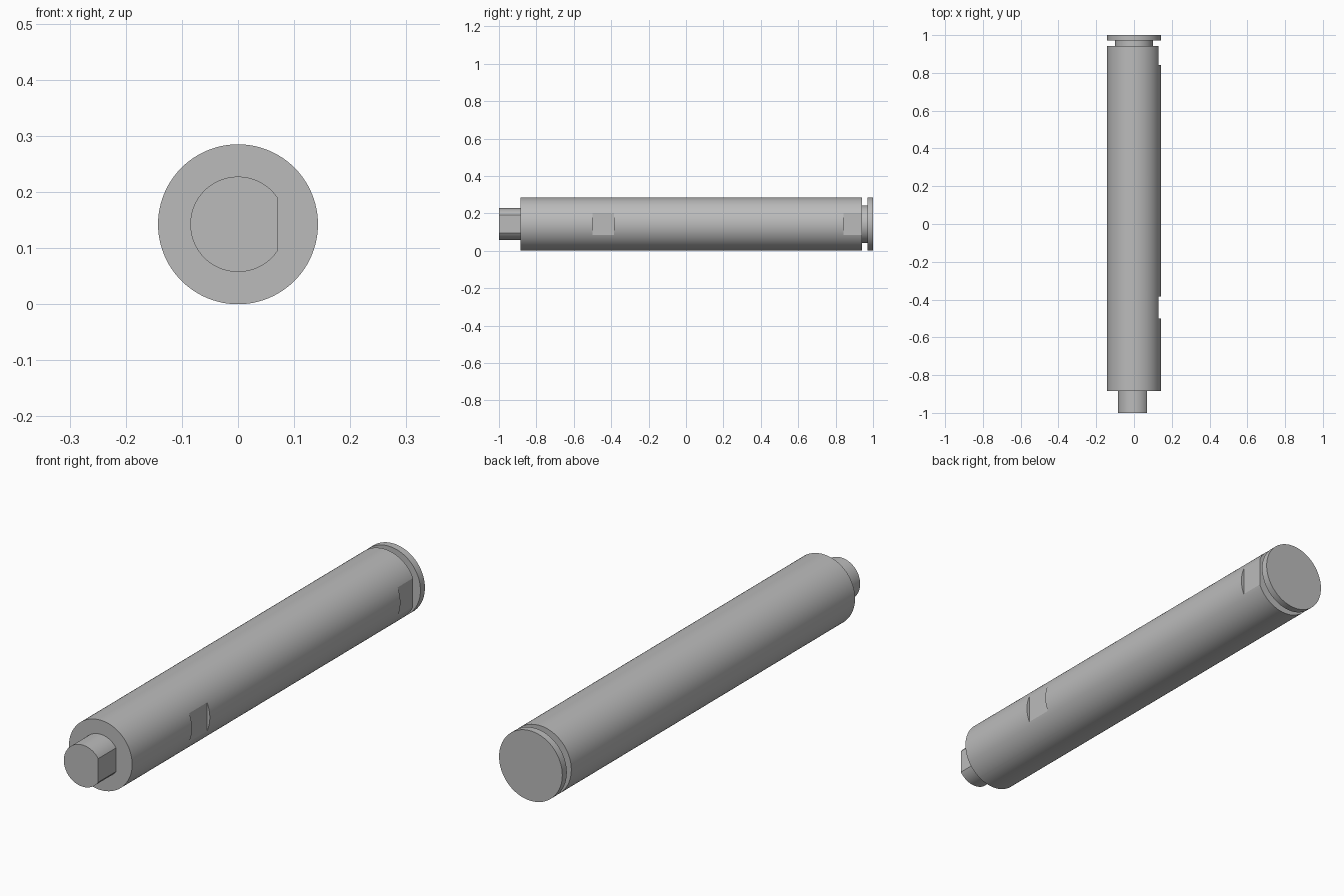
import bpy
import bmesh
from math import cos, sin, radians, tau

old = bpy.data.objects.get("Cube")
if old:
    bpy.data.objects.remove(old)

RADIUS = 0.1425
SIDES = 96

steel = bpy.data.materials.new("grey steel")
steel.use_nodes = True
colour = (0.5, 0.5, 0.5, 1)
steel.diffuse_color = colour
steel.node_tree.nodes["Principled BSDF"].inputs["Base Color"].default_value = colour


def lathe(name, profile):
    """Turn (y, radius) pairs around the shaft axis and cap both ends."""
    bm = bmesh.new()
    rings = []
    for y, r in profile:
        rings.append([bm.verts.new((r * cos(tau * i / SIDES), y,
                                    RADIUS + r * sin(tau * i / SIDES)))
                      for i in range(SIDES)])
    for a, b in zip(rings, rings[1:]):
        for i in range(SIDES):
            j = (i + 1) % SIDES
            bm.faces.new((a[i], a[j], b[j], b[i]))
    bm.faces.new(rings[0])
    bm.faces.new(rings[-1])
    bmesh.ops.recalc_face_normals(bm, faces=bm.faces)
    mesh = bpy.data.meshes.new(name)
    bm.to_mesh(mesh)
    bm.free()
    mesh.materials.append(steel)
    obj = bpy.data.objects.new(name, mesh)
    bpy.context.collection.objects.link(obj)
    return obj


def cut_flat(obj, x, y0, y1):
    """Mill a flat facing +x at distance x between y0 and y1."""
    bpy.ops.mesh.primitive_cube_add(size=1, location=(x + 0.1, (y0 + y1) / 2, RADIUS))
    cutter = bpy.context.object
    cutter.name = "flat_cutter"
    cutter.scale = (0.2, y1 - y0, 0.4)
    cutter.hide_render = True
    cutter.data.materials.append(steel)
    mod = obj.modifiers.new("flat", 'BOOLEAN')
    mod.operation = 'DIFFERENCE'
    mod.solver = 'EXACT'
    mod.object = cutter
    bpy.context.view_layer.objects.active = obj
    bpy.ops.object.modifier_apply(modifier=mod.name)
    bpy.data.objects.remove(cutter)


# Shaft: front stub, main body, retaining groove and end flange
shaft = lathe("shaft", [(-1, 0.085), (-0.885, 0.085), (-0.885, RADIUS), (0.942, RADIUS),
                        (0.942, 0.1), (0.971, 0.1), (0.971, RADIUS), (1, RADIUS)])

# Flats on the stub, near the front and at the groove
cut_flat(shaft, 0.07, -1.1, -0.885)
cut_flat(shaft, 0.13, -0.5, -0.385)
cut_flat(shaft, 0.13, 0.842, 0.955)

bpy.ops.object.select_all(action='DESELECT')
shaft.select_set(True)
bpy.context.view_layer.objects.active = shaft
bpy.ops.object.shade_smooth_by_angle(angle=radians(15))
